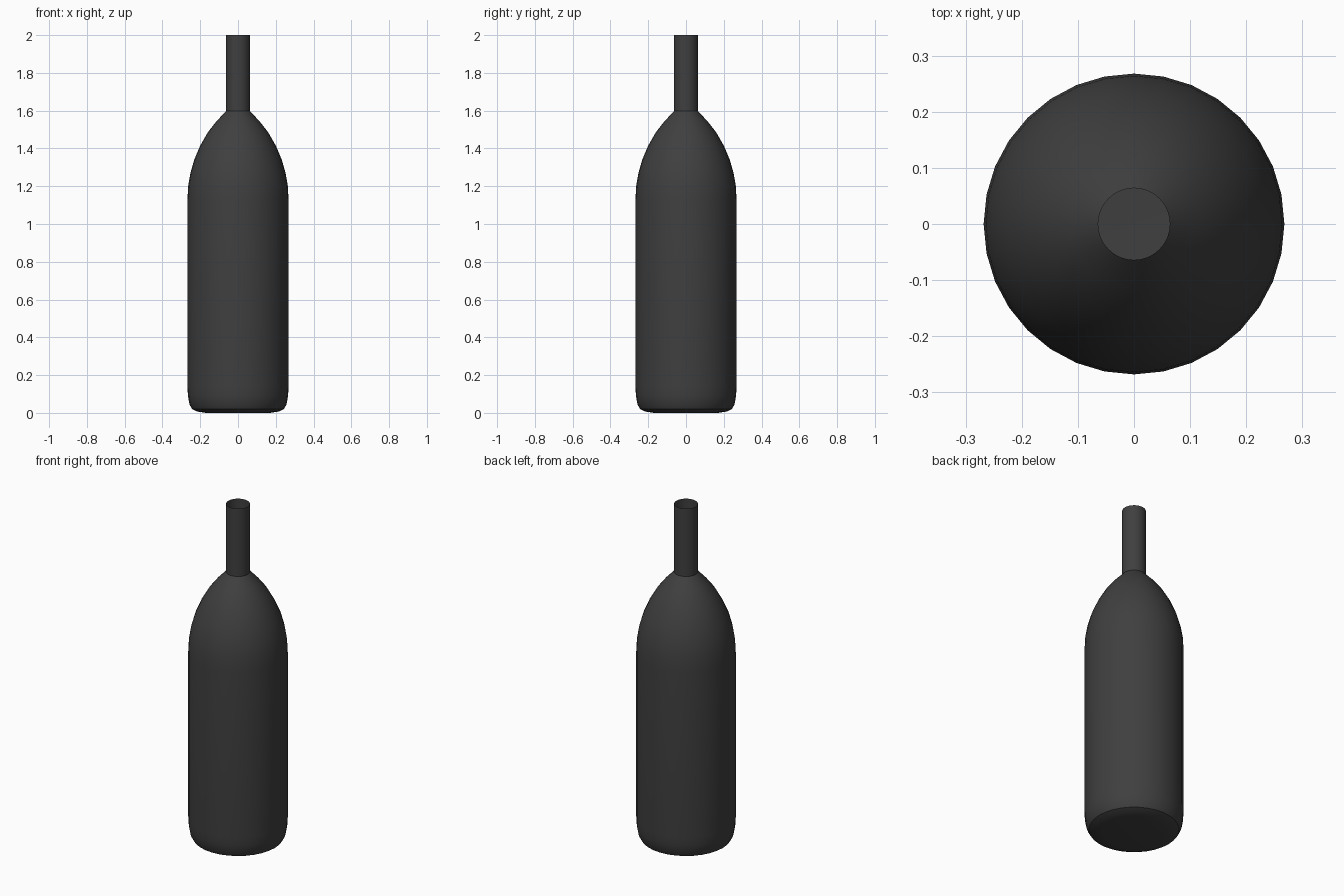
import bpy
import bmesh
from math import cos, sin, tau

SIDES = 32

cube = bpy.data.objects.get("Cube")
if cube:
    bpy.data.objects.remove(cube)

# Dark glass
glass = bpy.data.materials.new("dark_glass")
glass.use_nodes = True
color = (0.05, 0.05, 0.05, 1)
glass.diffuse_color = color
bsdf = next(n for n in glass.node_tree.nodes if n.type == 'BSDF_PRINCIPLED')
bsdf.inputs["Base Color"].default_value = color


def lathe(name, profile):
    """Spin (radius, height) points around z, with a floor at the first ring."""
    bm = bmesh.new()
    rings = [[bm.verts.new((r * cos(tau * i / SIDES), r * sin(tau * i / SIDES), z))
              for i in range(SIDES)] for r, z in profile]
    bm.faces.new(rings[0][::-1])
    for low, high in zip(rings, rings[1:]):
        for i in range(SIDES):
            j = (i + 1) % SIDES
            bm.faces.new((low[i], low[j], high[j], high[i]))
    mesh = bpy.data.meshes.new(name)
    bm.to_mesh(mesh)
    bm.free()
    mesh.materials.append(glass)
    obj = bpy.data.objects.new(name, mesh)
    bpy.context.collection.objects.link(obj)
    bpy.ops.object.select_all(action='DESELECT')
    obj.select_set(True)
    bpy.context.view_layer.objects.active = obj
    bpy.ops.object.shade_smooth_by_angle(angle=0.6)
    return obj


# Rounded base, straight body, curved shoulder and open neck
base = [(0.17, 0), (0.215, 0.007), (0.243, 0.02), (0.257, 0.045), (0.265, 0.09)]
body = [(0.268, 0.14), (0.268, 1.12)]
shoulder = [(0.264, 1.2), (0.252, 1.27), (0.232, 1.34), (0.2, 1.415),
            (0.16, 1.485), (0.115, 1.543), (0.064, 1.597)]
neck = [(0.064, 2)]
lathe("bottle", base + body + shoulder + neck)
